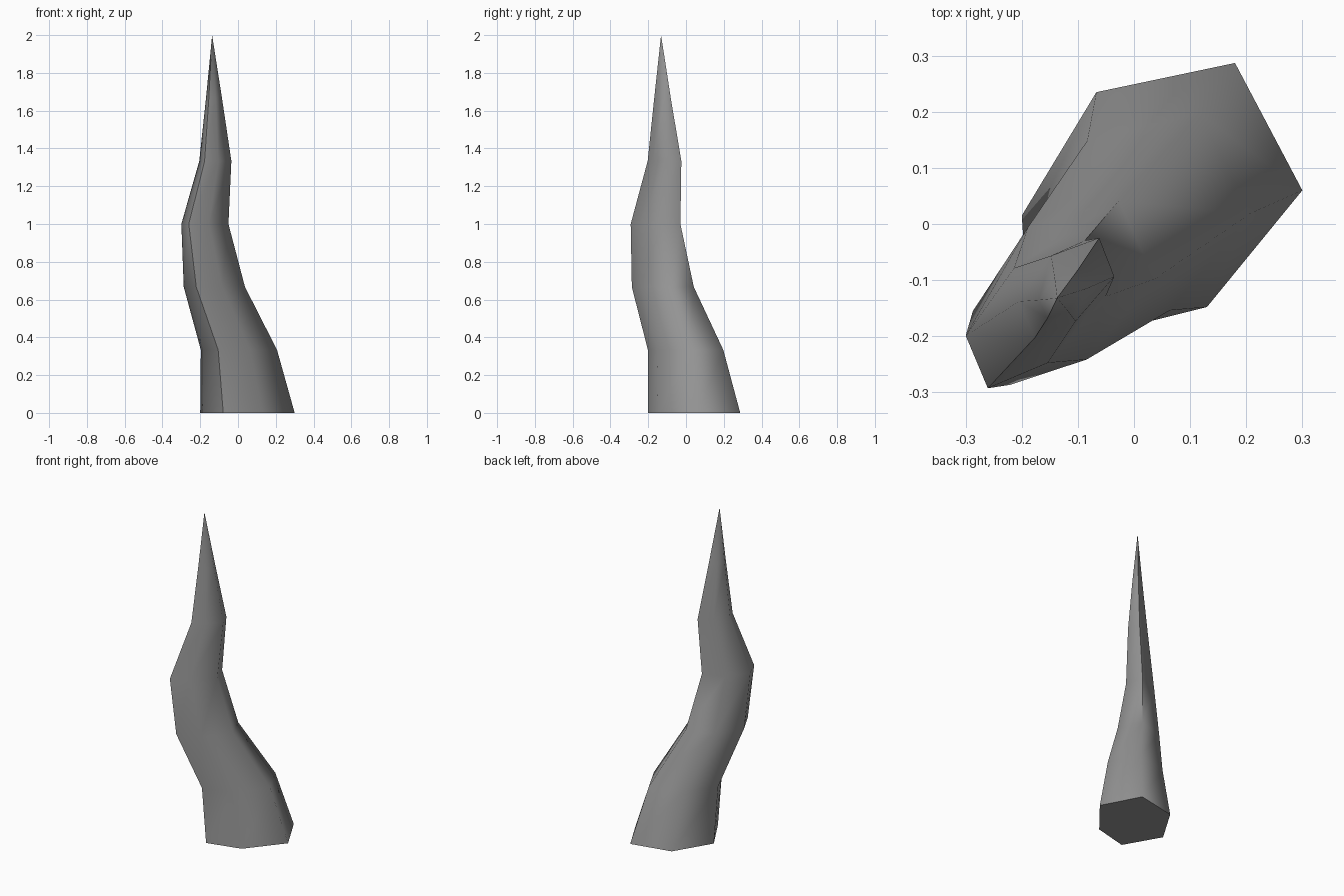
import bpy
import bmesh
from mathutils import Vector

cube = bpy.data.objects.get("Cube")
if cube:
    bpy.data.objects.remove(cube, do_unlink=True)

# Single grey material
mat = bpy.data.materials.new("mid_grey")
mat.use_nodes = True
grey = (0.3, 0.3, 0.3, 1.0)
mat.diffuse_color = grey
mat.node_tree.nodes["Principled BSDF"].inputs["Base Color"].default_value = grey

# Uneven six-sided cross-section, and the two diagonals it is squashed along
SECTION = [Vector(p) for p in ((0.25, 0.02), (0.13, 0.247), (-0.117, 0.195),
                               (-0.25, -0.025), (-0.128, -0.24), (0.08, -0.188))]
LEAN = Vector((1, 1)).normalized()
SIDE = Vector((-1, 1)).normalized()

# Ring centre x, centre y, stretch along the lean, stretch across it
RINGS = [(0.05, 0.04, 1.0, 1.0), (0.005, -0.005, 1.0, 0.93),
         (-0.125, -0.125, 1.05, 0.88), (-0.175, -0.163, 1.17, 0.79),
         (-0.12, -0.115, 1.18, 0.83), (-0.127, -0.125, 1.15, 0.85)]
TIP = (-0.137, -0.132, 2.0)


def add_ring(bm, index, cx, cy, along, across):
    scale = 1 - index / len(RINGS)
    verts = []
    for p in SECTION:
        q = LEAN * p.dot(LEAN) * along + SIDE * p.dot(SIDE) * across
        q = q * scale + Vector((cx, cy))
        verts.append(bm.verts.new((q.x, q.y, 2 * index / len(RINGS))))
    return verts


# Bent, tapering horn
bm = bmesh.new()
rings = [add_ring(bm, i, *ring) for i, ring in enumerate(RINGS)]
tip = bm.verts.new(TIP)
bm.faces.new(rings[0][::-1])
count = len(SECTION)
for lower, upper in zip(rings, rings[1:]):
    for i in range(count):
        j = (i + 1) % count
        bm.faces.new((lower[i], lower[j], upper[j], upper[i]))
for i in range(count):
    bm.faces.new((rings[-1][i], rings[-1][(i + 1) % count], tip))
bmesh.ops.recalc_face_normals(bm, faces=bm.faces)

mesh = bpy.data.meshes.new("horn")
bm.to_mesh(mesh)
bm.free()
mesh.materials.append(mat)
horn = bpy.data.objects.new("horn", mesh)
bpy.context.collection.objects.link(horn)

# Smooth sides, crisp base rim
bpy.ops.object.select_all(action='DESELECT')
horn.select_set(True)
bpy.context.view_layer.objects.active = horn
bpy.ops.object.shade_smooth_by_angle(angle=1.3)
